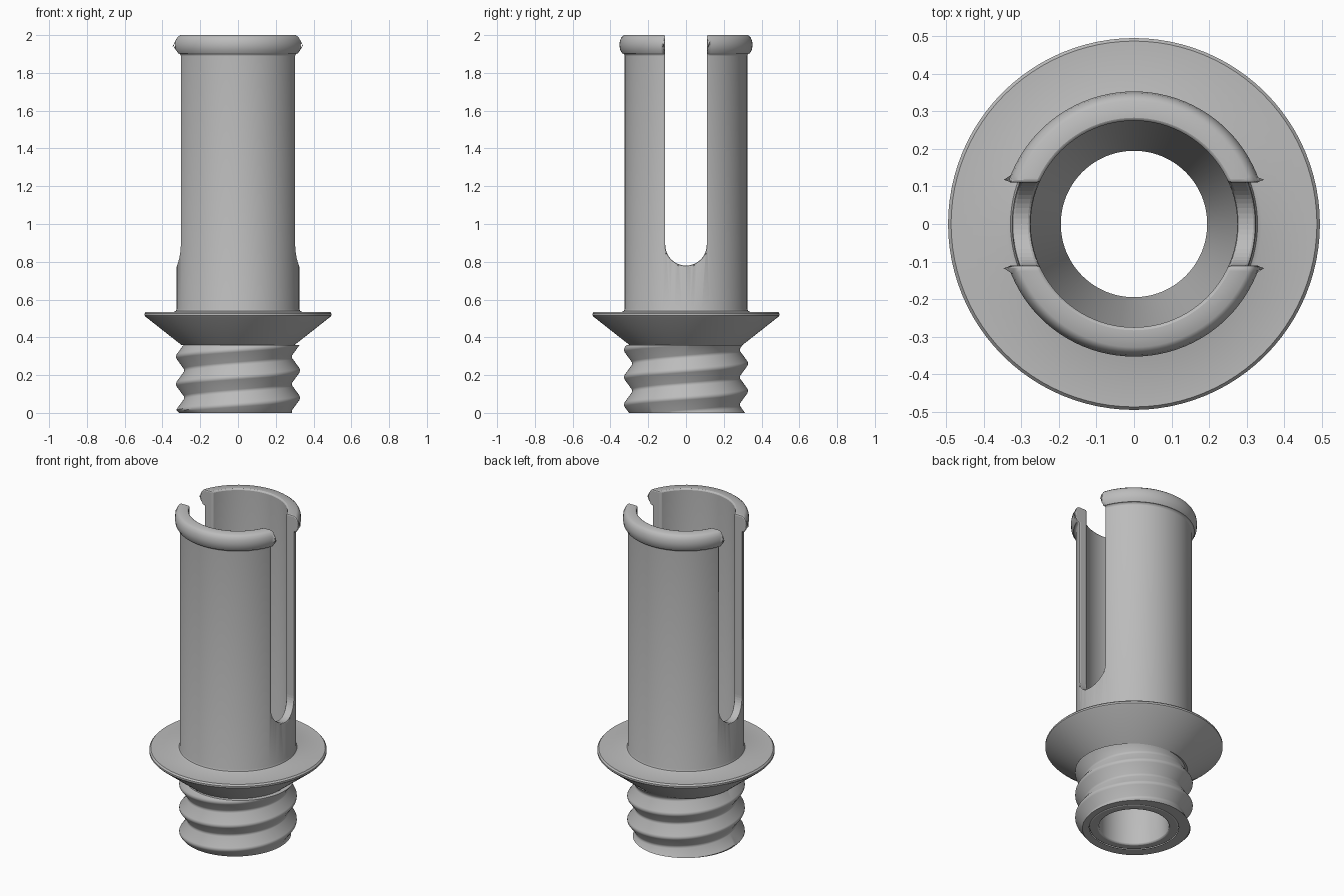
import bpy, bmesh
from math import sin, cos, pi, tau, radians

old = bpy.data.objects.get("Cube")
if old:
    bpy.data.objects.remove(old, do_unlink=True)

grey = bpy.data.materials.new("plain grey")
grey.use_nodes = True
grey.diffuse_color = (0.5, 0.5, 0.5, 1)
grey.node_tree.nodes["Principled BSDF"].inputs["Base Color"].default_value = (0.5, 0.5, 0.5, 1)

SEGS = 96


def make_object(name, bm):
    bmesh.ops.recalc_face_normals(bm, faces=bm.faces)
    mesh = bpy.data.meshes.new(name)
    bm.to_mesh(mesh)
    bm.free()
    mesh.materials.append(grey)
    obj = bpy.data.objects.new(name, mesh)
    bpy.context.collection.objects.link(obj)
    return obj


def sweep(name, column, rows, closed):
    """Skin columns of (radius, height) points placed around the z axis."""
    bm = bmesh.new()
    grid = []
    for i in range(SEGS + 1):
        a = tau * i / SEGS
        grid.append([bm.verts.new((r * cos(a), r * sin(a), z)) for r, z in column(i / SEGS)])
    for a, b in zip(grid, grid[1:]):
        for j in range(rows if closed else rows - 1):
            k = (j + 1) % rows
            bm.faces.new((a[j], b[j], b[k], a[k]))
    bmesh.ops.remove_doubles(bm, verts=bm.verts, dist=0.0002)
    bmesh.ops.dissolve_degenerate(bm, edges=bm.edges, dist=0.0002)
    return make_object(name, bm)


def smooth(obj, angle):
    bpy.ops.object.select_all(action='DESELECT')
    obj.select_set(True)
    bpy.context.view_layer.objects.active = obj
    bpy.ops.object.shade_smooth_by_angle(angle=radians(angle))


# Sleeve, flange, lip and stepped bore as one lathed body
profile = [
    (0.195, 0), (0.25, 0), (0.25, 0.36), (0.30, 0.36),                      # core
    (0.488, 0.508), (0.495, 0.516), (0.495, 0.526), (0.487, 0.535),         # flange
    (0.340, 0.535), (0.329, 0.540), (0.325, 0.551),                         # fillet
    (0.325, 1.90), (0.338, 1.903), (0.349, 1.922), (0.353, 1.950),          # lip
    (0.349, 1.973), (0.341, 1.990), (0.328, 2.0), (0.275, 2.0),
    (0.275, 0.60), (0.195, 0.36),                                           # bore
]
body = sweep("slotted_sleeve", lambda t: profile, len(profile), True)

# Round-bottomed slot cut straight through along x
HALF, ARC_Z = 0.11, 0.89
outline = [(HALF, 2.2), (-HALF, 2.2)]
outline += [(HALF * cos(a), ARC_Z + HALF * sin(a)) for a in (pi + pi * i / 24 for i in range(25))]
bm = bmesh.new()
face = bm.faces.new([bm.verts.new((-0.6, y, z)) for y, z in outline])
ext = bmesh.ops.extrude_face_region(bm, geom=[face])
bmesh.ops.translate(bm, vec=(1.2, 0, 0),
                    verts=[g for g in ext["geom"] if isinstance(g, bmesh.types.BMVert)])
cutter = make_object("slot_cutter", bm)
cutter.hide_render = True
cutter.hide_viewport = True

cut = body.modifiers.new("slot", 'BOOLEAN')
cut.operation = 'DIFFERENCE'
cut.solver = 'EXACT'
cut.object = cutter
soft = body.modifiers.new("soft_edges", 'BEVEL')
soft.width = 0.008
soft.segments = 2
soft.limit_method = 'ANGLE'
soft.angle_limit = radians(55)
soft.use_clamp_overlap = False
smooth(body, 38)

# Right-handed screw thread below the flange
PITCH, TOP, CREST, ROOT = 0.145, 0.36, 0.328, 0.285
knots = [(0, ROOT), (0.06, ROOT + 0.002), (0.42, CREST - 0.003), (0.47, CREST),
         (0.53, CREST), (0.58, CREST - 0.003), (0.94, ROOT + 0.002), (1, ROOT)]
START = 0.08 - PITCH / 2


def thread_radius(phase):
    for (p, r), (q, s) in zip(knots, knots[1:]):
        if phase <= q:
            return r + (s - r) * (phase - p) / (q - p)
    return ROOT


def thread_column(t):
    points = [(0.25, 0)]
    for turn in range(-2, 4):
        for p, r in knots[:-1]:
            z = min(max(START + PITCH * (turn + p + t), 0), TOP)
            radius = thread_radius(((z - START) / PITCH - t) % 1)
            points.append((min(radius, 0.312 + z), z))
    return points + [(0.25, TOP)]


thread = sweep("screw_thread", thread_column, len(thread_column(0)), False)
smooth(thread, 30)
